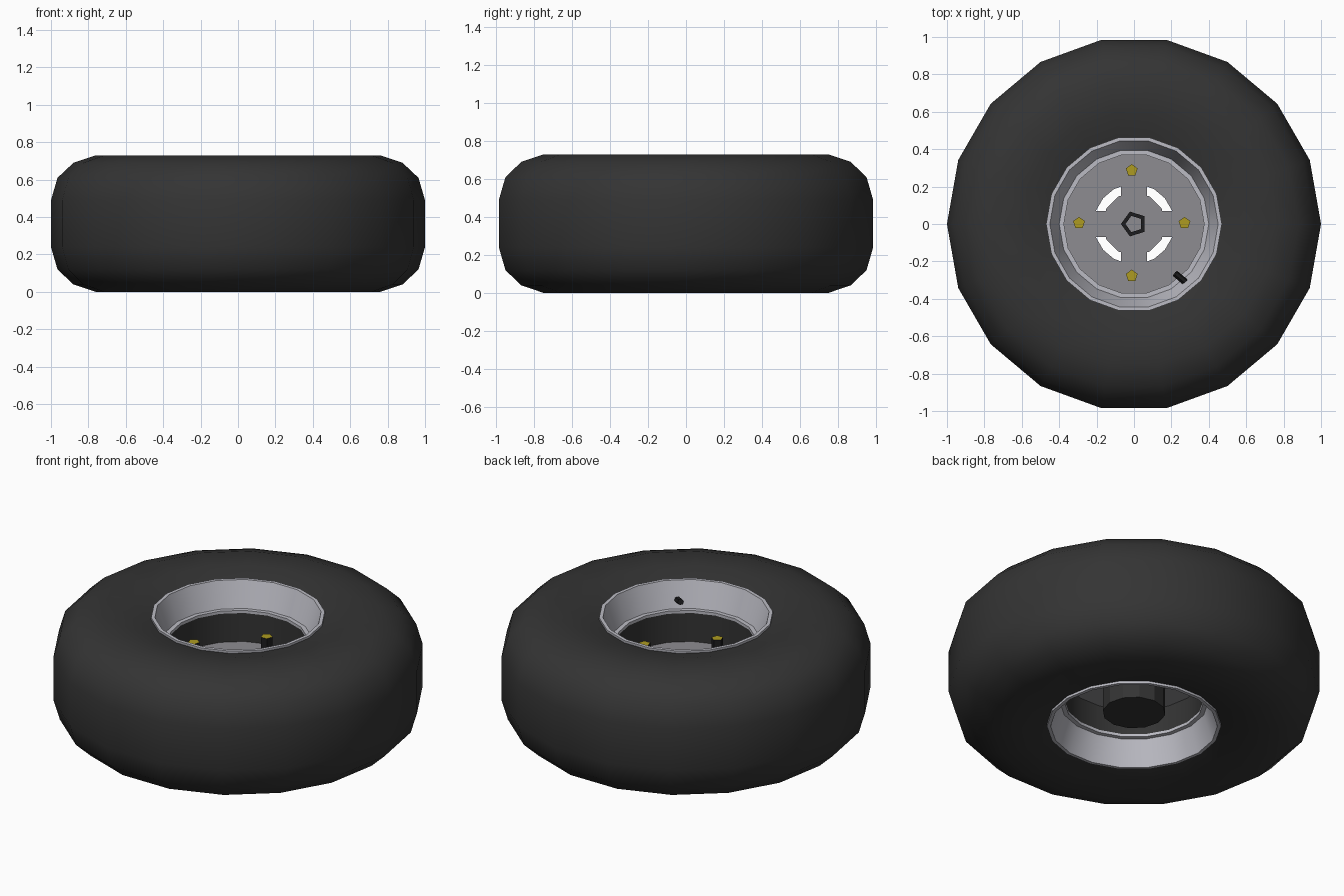
import bpy, math
from mathutils import Vector

if "Cube" in bpy.data.objects:
    bpy.data.objects.remove(bpy.data.objects["Cube"])

N = 18          # sides of the wheel
MID = 0.365     # mid height


def mat(name, rgb):
    m = bpy.data.materials.new(name)
    m.diffuse_color = (*rgb, 1)
    m.use_nodes = True
    m.node_tree.nodes["Principled BSDF"].inputs["Base Color"].default_value = m.diffuse_color
    return m


RUBBER = mat("dark rubber", (0.034, 0.034, 0.034))
LIGHT = mat("light metal", (0.50, 0.50, 0.55))
GREY = mat("grey metal", (0.27, 0.265, 0.285))
BRASS = mat("brass yellow", (0.42, 0.33, 0.015))
BLACK = mat("black", (0.012, 0.012, 0.013))


def make(name, verts, faces, mats, smooth=None):
    me = bpy.data.meshes.new(name)
    me.from_pydata(verts, [], faces)
    ob = bpy.data.objects.new(name, me)
    bpy.context.collection.objects.link(ob)
    for m in mats:
        me.materials.append(m)
    if smooth:
        bpy.ops.object.select_all(action='DESELECT')
        ob.select_set(True)
        bpy.context.view_layer.objects.active = ob
        bpy.ops.object.shade_smooth_by_angle(angle=math.radians(smooth))
    return ob


def lathe(name, prof, m, n=N, smooth=None, closed=True):
    """Revolve an (r, z) profile, listed counter-clockwise, around z."""
    k = len(prof)
    verts = [(r * math.cos(2 * math.pi * i / n), r * math.sin(2 * math.pi * i / n), z)
             for i in range(n) for r, z in prof]
    faces = []
    for i in range(n):
        a, b = i * k, (i + 1) % n * k
        for j in range(k if closed else k - 1):
            j2 = (j + 1) % k
            faces.append((a + j, b + j, b + j2, a + j2))
    return make(name, verts, faces, [m], smooth)


def prism(name, p0, p1, r, n, side, cap=None, turn=0.0):
    """Straight n-sided prism from p0 to p1, with its own end colour."""
    p0, p1 = Vector(p0), Vector(p1)
    q = Vector((0, 0, 1)).rotation_difference(p1 - p0)
    ring = [q @ Vector((r * math.cos(turn + 2 * math.pi * i / n),
                        r * math.sin(turn + 2 * math.pi * i / n), 0)) for i in range(n)]
    verts = [p0 + v for v in ring] + [p1 + v for v in ring]
    faces = [(i, (i + 1) % n, n + (i + 1) % n, n + i) for i in range(n)]
    faces += [tuple(reversed(range(n))), tuple(range(n, 2 * n))]
    ob = make(name, verts, faces, [side, cap or side])
    ob.data.polygons[n + 1].material_index = 1
    return ob


def box(name, lo, hi, m):
    v = [(x, y, z) for z in (lo[2], hi[2])
         for x, y in ((lo[0], lo[1]), (hi[0], lo[1]), (hi[0], hi[1]), (lo[0], hi[1]))]
    f = [(3, 2, 1, 0), (4, 5, 6, 7), (0, 1, 5, 4), (1, 2, 6, 5), (2, 3, 7, 6), (3, 0, 4, 7)]
    return make(name, v, f, [m])


# tyre: half profile mirrored about mid height
upper = [(1.0, 0.49), (0.965, 0.61), (0.88, 0.69), (0.76, 0.73), (0.60, 0.725), (0.465, 0.69)]
lower = [(r, 2 * MID - z) for r, z in reversed(upper)]
lathe("tyre", lower + upper, RUBBER, smooth=60)

# rim halves: lip, sloped barrel and inner step
rim = [(0.46, 0.67), (0.47, 0.69), (0.47, 0.705), (0.45, 0.705), (0.40, 0.556), (0.375, 0.556), (0.375, 0.54)]
lathe("rim_upper", rim, LIGHT, smooth=30, closed=False)
lathe("rim_lower", [(r, 2 * MID - z) for r, z in reversed(rim)], LIGHT, smooth=30, closed=False)

# dark inner drum between the rim halves
lathe("inner_drum", [(0.376, 0.55), (0.376, 0.18)], RUBBER, smooth=30, closed=False)

# wheel disc with cross spokes leaving four openings
lathe("wheel_disc", [(0.215, 0.34), (0.376, 0.34), (0.376, 0.37), (0.215, 0.37)], GREY, smooth=30)
box("spoke_x", (-0.215, -0.07, 0.335), (0.215, 0.07, 0.371), GREY)
box("spoke_y", (-0.07, -0.215, 0.336), (0.07, 0.215, 0.372), GREY)

# hub behind the disc, grey on its outer face
prism("hub", (0, 0, 0.11), (0, 0, 0.366), 0.17, 12, RUBBER, GREY)

# five-sided centre nut: dark collar around a grey face
lathe_nut = lathe("centre_collar", [(0.046, 0.365), (0.07, 0.365), (0.07, 0.42), (0.046, 0.42)], BLACK, n=5)
lathe_nut.rotation_euler.z = math.pi
prism("centre_face", (0, 0, 0.365), (0, 0, 0.40), 0.047, 5, GREY, turn=math.pi)

# wheel bolts
for i in range(4):
    a = i * math.pi / 2
    x, y = -0.012 + 0.282 * math.cos(a), 0.005 + 0.282 * math.sin(a)
    prism(f"bolt_{i + 1}", (x, y, 0.36), (x, y, 0.463), 0.033, 5, BLACK, BRASS, turn=math.pi / 2)

# air valve poking out of the barrel
prism("air_valve", (0.28, -0.315, 0.60), (0.22, -0.265, 0.62), 0.018, 6, BLACK)
